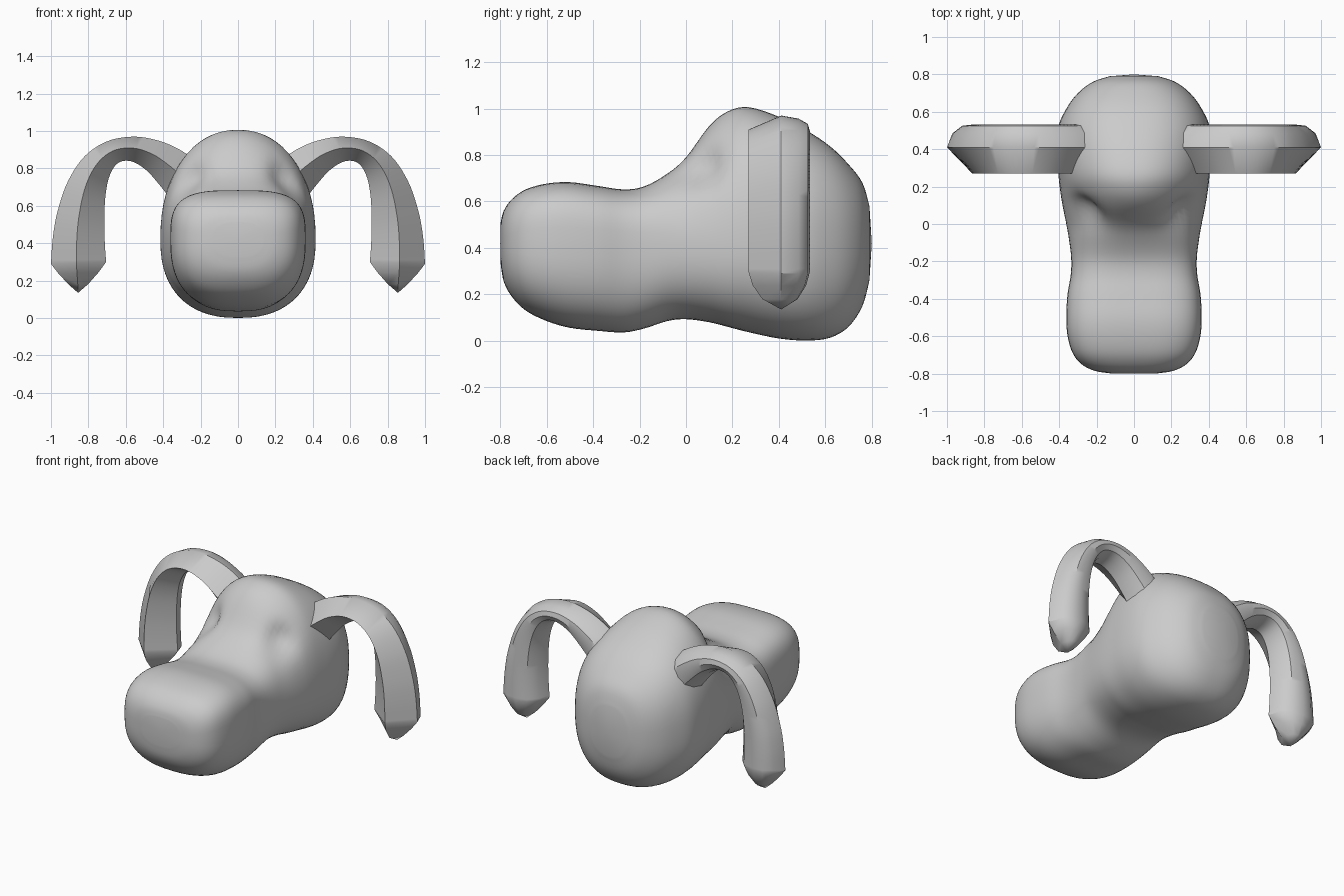
import bpy, bmesh, math
from mathutils import Vector

if "Cube" in bpy.data.objects:
    bpy.data.objects.remove(bpy.data.objects["Cube"])


def spline(pts, n):
    """Catmull-Rom interpolation through rows of numbers, n steps per span."""
    out = []
    for i in range(len(pts) - 1):
        p = [Vector(pts[max(0, min(len(pts) - 1, i + k))]) for k in (-1, 0, 1, 2)]
        for s in range(n):
            t = s / n
            out.append(0.5 * (2 * p[1] + (p[2] - p[0]) * t
                              + (2 * p[0] - 5 * p[1] + 4 * p[2] - p[3]) * t * t
                              + (3 * p[1] - p[0] - 3 * p[2] + p[3]) * t ** 3))
    out.append(Vector(pts[-1]))
    return out


def loft(name, rings, tips, angle):
    """Skin rings of points; tips are optional closing points at start and end."""
    bm = bmesh.new()
    vr = [[bm.verts.new(p) for p in r] for r in rings]
    n = len(vr[0])
    for a, b in zip(vr, vr[1:]):
        for i in range(n):
            j = (i + 1) % n
            bm.faces.new((a[i], a[j], b[j], b[i]))
    for ring, tip in ((vr[0], tips[0]), (vr[-1], tips[1])):
        if tip is None:
            bm.faces.new(ring)
        else:
            v = bm.verts.new(tip)
            for i in range(n):
                bm.faces.new((ring[i], ring[(i + 1) % n], v))
    bmesh.ops.recalc_face_normals(bm, faces=bm.faces)
    me = bpy.data.meshes.new(name)
    bm.to_mesh(me)
    bm.free()
    ob = bpy.data.objects.new(name, me)
    bpy.context.collection.objects.link(ob)
    bpy.ops.object.select_all(action='DESELECT')
    ob.select_set(True)
    bpy.context.view_layer.objects.active = ob
    bpy.ops.object.shade_smooth_by_angle(angle=math.radians(angle))
    return ob


# Head: y, top z, bottom z, half width, upper and lower roundness
stations = [
    (-.798, .51, .33, .13, 2.6, 2.4), (-.785, .56, .255, .21, 2.8, 2.5),
    (-.75, .61, .19, .28, 3.1, 2.6), (-.69, .652, .13, .328, 3.3, 2.6),
    (-.60, .677, .085, .355, 3.4, 2.6), (-.50, .683, .056, .362, 3.4, 2.6),
    (-.38, .667, .043, .356, 3.3, 2.6), (-.27, .652, .036, .338, 3.1, 2.6),
    (-.18, .665, .053, .336, 2.8, 2.6), (-.08, .72, .085, .348, 2.4, 2.5),
    (0, .79, .093, .362, 2.1, 2.5), (.10, .925, .08, .382, 1.95, 2.5),
    (.18, .988, .06, .395, 2.05, 2.5), (.27, 1.006, .037, .405, 2.2, 2.4),
    (.40, .965, .01, .415, 2.3, 2.4), (.52, .905, .001, .405, 2.4, 2.4),
    (.62, .838, .013, .36, 2.5, 2.4), (.70, .76, .06, .30, 2.5, 2.4),
    (.76, .68, .15, .22, 2.4, 2.4), (.79, .58, .26, .13, 2.2, 2.2),
]
ZC, N = .42, 64
rings = []
for y, zt, zb, w, pt, pb in spline(stations, 4):
    ring = []
    for i in range(N):
        a = 2 * math.pi * i / N
        c, s = math.cos(a), math.sin(a)
        p, h = (pt, zt - ZC) if s >= 0 else (pb, ZC - zb)
        v = Vector((math.copysign(w * abs(c) ** (2 / p), c), y,
                    ZC + math.copysign(h * abs(s) ** (2 / p), s)))
        # Eye hollows
        for side in (-1, 1):
            d = v - Vector((side * .26, .06, .75))
            v += Vector((-side * .035, .04, -.01)) * math.exp(-d.length_squared / .0085)
        ring.append(v)
    rings.append(ring)
loft("head", rings, (Vector((0, -.80, .42)), Vector((0, .80, .42))), 60)

# Ear: outer x, outer z, inner x, inner z along the drooping arc
arc = [
    (.22, .84, .35, .62), (.32, .905, .41, .70), (.43, .95, .49, .79),
    (.56, .97, .57, .838), (.70, .945, .64, .83), (.82, .865, .685, .765),
    (.91, .73, .708, .66), (.965, .57, .715, .52), (.99, .43, .712, .40),
    (1.0, .29, .705, .30),
]
# Cross-section: outward offset and y, with sharp outer ridge and front edge
section = [(1, .41), (.08, .27), (-1, .39), (-.85, .46), (-.5, .515),
           (0, .533), (.45, .525), (.8, .485)]


def ear_ring(o, i, k=1.0, ky=1.0, drop=0.0):
    mid, half = (o + i) / 2, (o - i) / 2
    pts = []
    for n, y in section:
        q = mid + half * n * k
        pts.append(Vector((q.x, .41 + (y - .41) * ky, q.y - drop)))
    return pts


ear_rings = [ear_ring(Vector(r[:2]), Vector(r[2:])) for r in spline(arc, 5)]
o, i = Vector(arc[-1][:2]), Vector(arc[-1][2:])
ear_rings.append(ear_ring(o, i, .72, .88, .055))
ear_rings.append(ear_ring(o, i, .35, .58, .115))
ears = loft("ears", ear_rings, (None, Vector((.855, .41, .135))), 35)
mirror = ears.modifiers.new("Mirror", 'MIRROR')
mirror.use_axis[0] = True
